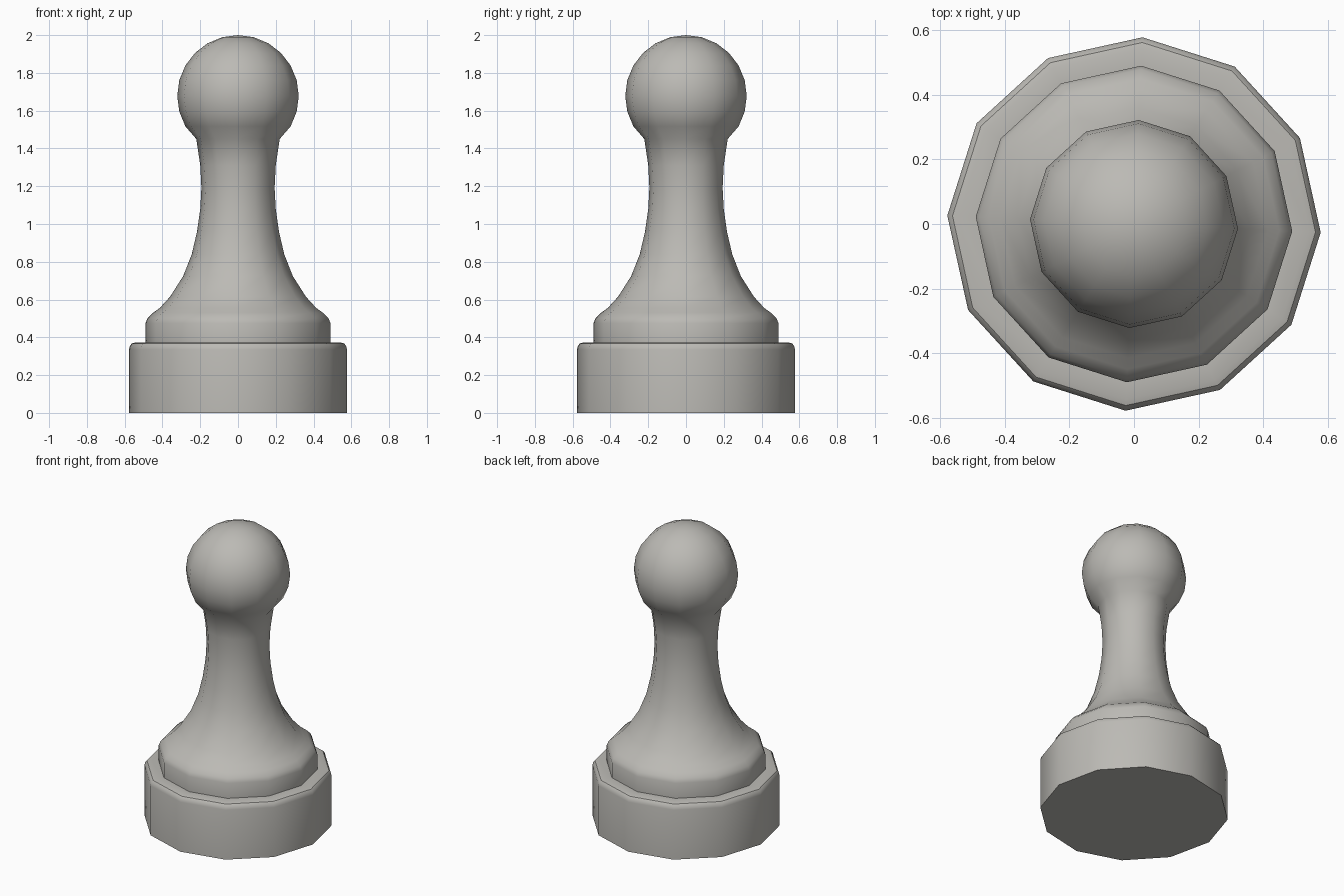
import bpy, bmesh, math

if "Cube" in bpy.data.objects:
    bpy.data.objects.remove(bpy.data.objects["Cube"])

SIDES = 12
PHASE = math.radians(-2.6)

mat = bpy.data.materials.new("warm grey")
mat.diffuse_color = (0.50, 0.49, 0.46, 1)
mat.use_nodes = True
mat.node_tree.nodes["Principled BSDF"].inputs["Base Color"].default_value = mat.diffuse_color

# Drum base with a small rounded rim
profile = [(0.578, 0.0), (0.578, 0.335), (0.573, 0.355), (0.562, 0.368), (0.543, 0.373)]
# Collar step
profile += [(0.49, 0.373), (0.49, 0.475), (0.479, 0.502), (0.45, 0.53)]
# Flared neck
profile += [(0.415, 0.555), (0.36, 0.615), (0.29, 0.725), (0.245, 0.84), (0.217, 0.96),
            (0.2, 1.08), (0.194, 1.19), (0.2, 1.31), (0.221, 1.45)]
# Ball head
R, CZ = 0.322, 1.678
for a in range(-30, 90, 15):
    t = math.radians(a)
    profile.append((R * math.cos(t), CZ + R * math.sin(t)))

# Turn the profile into a closed lathed body
bm = bmesh.new()
rings = []
for r, z in profile:
    rings.append([bm.verts.new((r * math.cos(PHASE + math.tau * i / SIDES),
                                r * math.sin(PHASE + math.tau * i / SIDES), z))
                  for i in range(SIDES)])
for lo, hi in zip(rings, rings[1:]):
    for i in range(SIDES):
        j = (i + 1) % SIDES
        bm.faces.new((lo[i], lo[j], hi[j], hi[i]))
bm.faces.new(rings[0][::-1])
tip = bm.verts.new((0, 0, 2.0))
for i in range(SIDES):
    bm.faces.new((rings[-1][i], rings[-1][(i + 1) % SIDES], tip))

mesh = bpy.data.meshes.new("pawn")
bm.to_mesh(mesh)
bm.free()
mesh.materials.append(mat)
pawn = bpy.data.objects.new("pawn", mesh)
bpy.context.collection.objects.link(pawn)

# Smooth sides, sharp step and underside
bpy.context.view_layer.objects.active = pawn
pawn.select_set(True)
bpy.ops.object.shade_smooth_by_angle(angle=math.radians(35))
